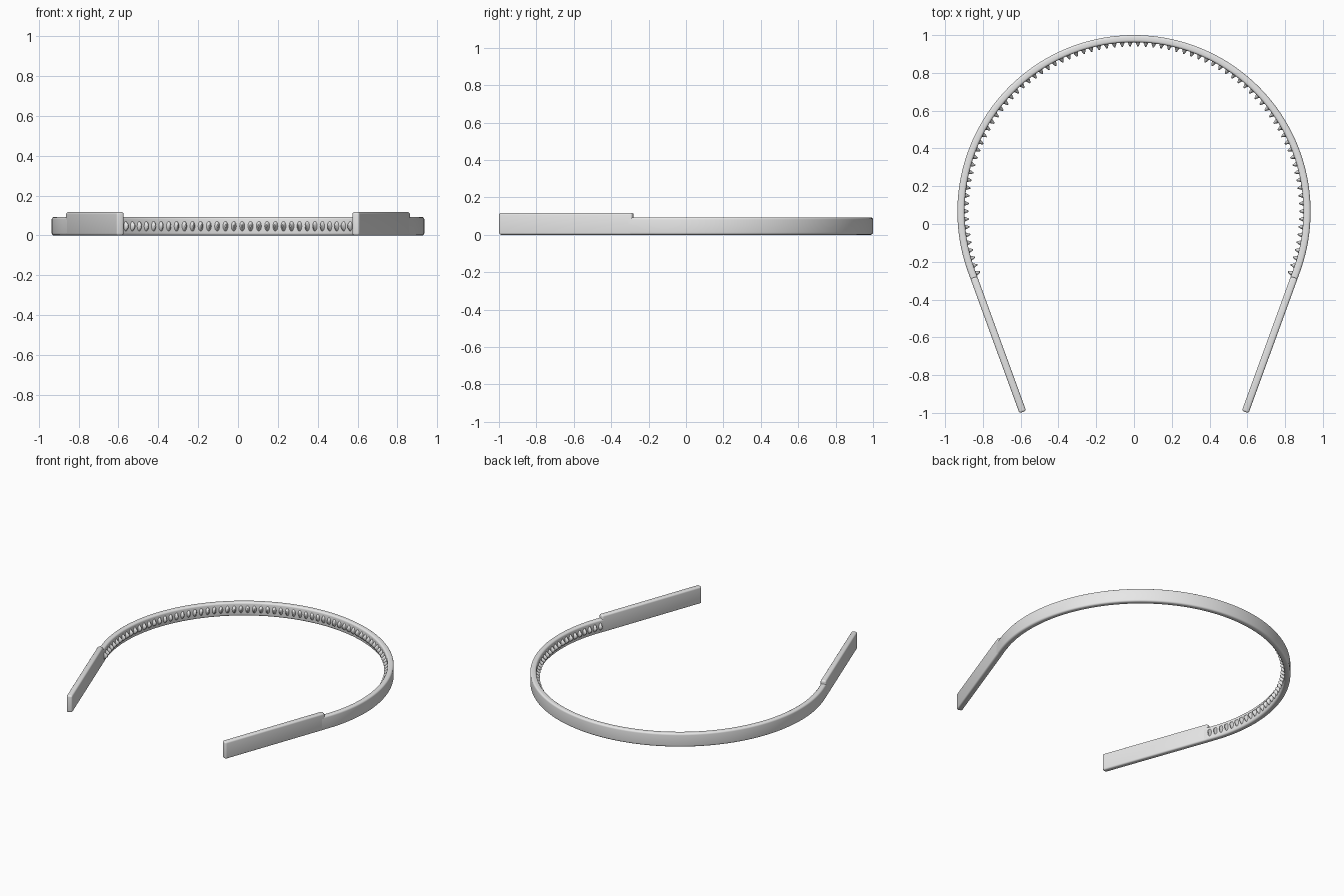
import bpy, bmesh, math
from mathutils import Vector, Matrix

if "Cube" in bpy.data.objects:
    bpy.data.objects.remove(bpy.data.objects["Cube"])

CY, R, T = 0.065, 0.935, 0.038        # arc centre y, outer radius, thickness
BAND_H, LEG_H = 0.093, 0.117
SPLAY = math.radians(20)              # legs lean inwards by this angle
TEETH = 84

grey = bpy.data.materials.new("grey plastic")
grey.diffuse_color = (0.8, 0.8, 0.8, 1)
grey.use_nodes = True
grey.node_tree.nodes["Principled BSDF"].inputs["Base Color"].default_value = grey.diffuse_color


def finish(name, bm):
    bmesh.ops.recalc_face_normals(bm, faces=bm.faces)
    me = bpy.data.meshes.new(name)
    bm.to_mesh(me)
    bm.free()
    me.materials.append(grey)
    ob = bpy.data.objects.new(name, me)
    bpy.context.collection.objects.link(ob)
    bpy.context.view_layer.objects.active = ob
    ob.select_set(True)
    bpy.ops.object.shade_smooth_by_angle(angle=math.radians(35))
    ob.select_set(False)
    return ob


def rounded_rect(w, h, r, n=4):
    """Outline points: across (0 = outer face, negative = inward), height."""
    pts = []
    corners = [(-r, h - r), (r - w, h - r), (r - w, r), (-r, r)]
    for k, (cx, cz) in enumerate(corners):
        for i in range(n + 1):
            a = math.pi / 2 * (k + i / n)
            pts.append((cx + r * math.cos(a), cz + r * math.sin(a)))
    return pts


# Curved band: rounded profile swept round the arc, with short straight ends
stations = []
N = 110
for i in range(N + 1):
    a = -SPLAY + (math.pi + 2 * SPLAY) * i / N
    n = Vector((math.cos(a), math.sin(a), 0))
    stations.append((Vector((0, CY, 0)) + n * R, n))
lead = Vector((-math.sin(SPLAY), -math.cos(SPLAY), 0)) * 0.06
stations.insert(0, (stations[0][0] + lead, stations[0][1]))
lead.x *= -1
stations.append((stations[-1][0] + lead, stations[-1][1]))

bm = bmesh.new()
profile = rounded_rect(T, BAND_H, 0.012)
rings = [[bm.verts.new(p + n * u + Vector((0, 0, z))) for u, z in profile]
         for p, n in stations]
for r0, r1 in zip(rings, rings[1:]):
    for j in range(len(profile)):
        k = (j + 1) % len(profile)
        bm.faces.new((r0[j], r0[k], r1[k], r1[j]))
bm.faces.new(rings[0])
bm.faces.new(rings[-1])
finish("curved_band", bm)

# Straight legs, taller than the band, with softened edges
S0, S1 = 0.037, 0.795                 # start and end distance from the arc end
for side, name in ((1, "right_leg"), (-1, "left_leg")):
    n = Vector((math.cos(SPLAY), -math.sin(SPLAY), 0))
    u = Vector((-math.sin(SPLAY), -math.cos(SPLAY), 0))
    c = Vector((0, CY, LEG_H / 2)) + n * (R - T / 2) + u * (S0 + S1) / 2
    c.x *= side
    bm = bmesh.new()
    bmesh.ops.create_cube(bm, size=1)
    bmesh.ops.scale(bm, vec=(T, S1 - S0, LEG_H), verts=bm.verts)
    bmesh.ops.bevel(bm, geom=bm.edges[:], offset=0.011, segments=4,
                    profile=0.5, affect='EDGES')
    bmesh.ops.transform(bm, verts=bm.verts, matrix=Matrix.Translation(c)
                        @ Matrix.Rotation(-SPLAY * side, 4, 'Z'))
    finish(name, bm)

# Comb teeth: flattened cones on the inside pointing to the arc centre
bm = bmesh.new()
first = -math.radians(21.3)
for i in range(TEETH):
    a = first + (math.pi - 2 * first) * i / (TEETH - 1)
    m = (Matrix.Translation((0, CY, BAND_H / 2)) @ Matrix.Rotation(a, 4, 'Z')
         @ Matrix.Translation((R - T - 0.009, 0, 0))
         @ Matrix.Rotation(-math.pi / 2, 4, 'Y')
         @ Matrix.Diagonal((0.028, 0.0145, 1, 1)))
    bmesh.ops.create_cone(bm, cap_ends=True, segments=16, radius1=1,
                          radius2=0.22, depth=0.026, matrix=m)
finish("comb_teeth", bm)
